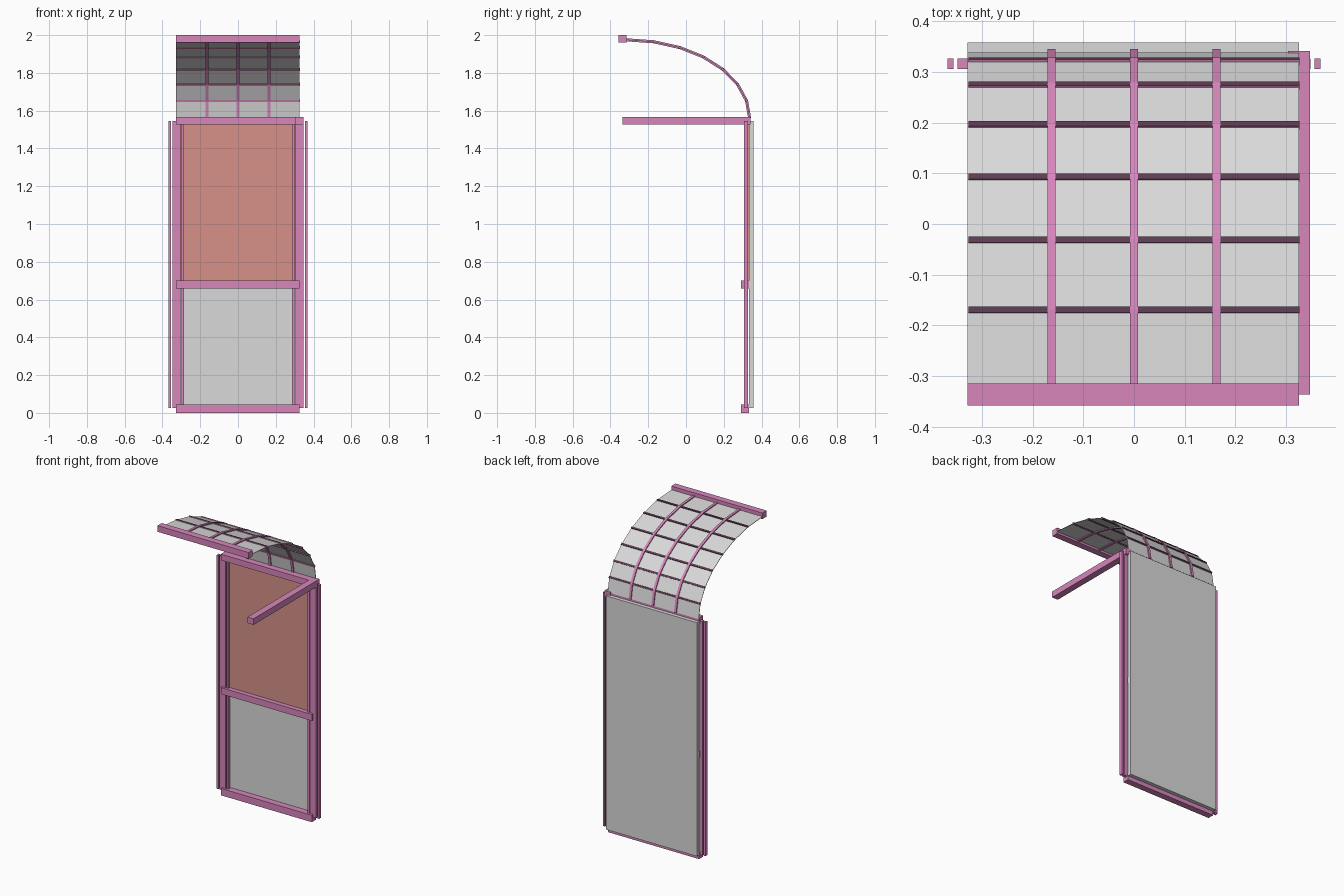
import bpy, bmesh, math
from mathutils import Matrix, Vector

cube = bpy.data.objects.get("Cube")
if cube:
    bpy.data.objects.remove(cube)


def material(name, rgb):
    m = bpy.data.materials.new(name)
    m.use_nodes = True
    m.diffuse_color = (*rgb, 1)
    m.node_tree.nodes["Principled BSDF"].inputs["Base Color"].default_value = (*rgb, 1)
    return m


PINK = material("pink frame", (0.68, 0.24, 0.50))
DARK = material("dark rib top", (0.11, 0.045, 0.085))
GREY = material("light grey sheet", (0.70, 0.70, 0.70))
RED = material("salmon panel", (0.68, 0.28, 0.25))


def finish(name, bm, *mats):
    bmesh.ops.recalc_face_normals(bm, faces=bm.faces)
    mesh = bpy.data.meshes.new(name)
    bm.to_mesh(mesh)
    bm.free()
    for m in mats:
        mesh.materials.append(m)
    ob = bpy.data.objects.new(name, mesh)
    bpy.context.scene.collection.objects.link(ob)
    return ob


def box(name, x, y, z, mat):
    """Axis-aligned box from three (low, high) ranges."""
    bm = bmesh.new()
    bmesh.ops.create_cube(bm, size=1)
    for v in bm.verts:
        v.co = [(a + b) / 2 + c * (b - a) for c, (a, b) in zip(v.co, (x, y, z))]
    return finish(name, bm, mat)


WIDE = (-0.328, 0.326)
BEAM_Y = (0.292, 0.334)
POST_Y = (0.306, 0.327)
TALL = (0.027, 1.545)

# Horizontal rails of the door frame
box("bottom_rail", WIDE, BEAM_Y, (0, 0.045), PINK)
box("middle_rail", WIDE, BEAM_Y, (0.658, 0.7), PINK)
box("top_rail", WIDE, BEAM_Y, (1.527, 1.567), PINK)

# Upright posts with thin strips inside and outside them
for side, s in (("left", 1), ("right", -1)):
    for part, a, b in (("post", 0.304, 0.348), ("inner_strip", 0.285, 0.298),
                       ("outer_strip", 0.356, 0.368)):
        box(f"{side}_{part}", sorted((s * a, s * b)), POST_Y, TALL, PINK)

# Back sheet, upper panel, side arm and canopy front beam
box("back_sheet", WIDE, (0.334, 0.358), TALL, GREY)
box("upper_panel", (-0.304, 0.304), (0.322, 0.333), (0.68, 1.53), RED)
box("side_arm", (0.304, 0.347), (-0.336, 0.341), (1.527, 1.567), PINK)
box("canopy_front_beam", WIDE, (-0.358, -0.315), (1.96, 2.0), PINK)

# Quarter-ellipse profile of the canopy
SEGMENTS = 7
arc = []
for i in range(SEGMENTS + 1):
    t = math.pi / 2 * i / SEGMENTS
    arc.append(Vector((0, -0.315 + 0.652 * math.cos(t), 1.56 + 0.415 * math.sin(t))))


def outward(i):
    d = arc[min(i + 1, SEGMENTS)] - arc[max(i - 1, 0)]
    return Vector((0, d.z, -d.y)).normalized()


def canopy_strip(name, x, thickness, mat):
    """Band swept along the canopy profile."""
    bm = bmesh.new()
    rings = []
    for i, p in enumerate(arc):
        n = outward(i) * thickness / 2
        rings.append([bm.verts.new(p + n * s + Vector((x[k], 0, 0)))
                      for k, s in ((0, 1), (1, 1), (1, -1), (0, -1))])
    for a, b in zip(rings, rings[1:]):
        for k in range(4):
            j = (k + 1) % 4
            bm.faces.new((a[k], a[j], b[j], b[k]))
    bm.faces.new(rings[0])
    bm.faces.new(rings[-1])
    return finish(name, bm, mat)


canopy_strip("canopy_sheet", WIDE, 0.003, GREY)
for i, x in enumerate((-0.163, 0, 0.163)):
    canopy_strip(f"canopy_long_rib_{i + 1}", (x - 0.008, x + 0.008), 0.016, PINK)

# Cross ribs at each bend of the canopy, dark on their outer faces
for i in range(1, SEGMENTS):
    bm = bmesh.new()
    bmesh.ops.create_cube(bm, size=1)
    n = outward(i)
    along = n.cross(Vector((1, 0, 0)))
    turn = Matrix((Vector((1, 0, 0)), along, n)).transposed()
    for v in bm.verts:
        size = Vector((WIDE[1] - WIDE[0], 0.012, 0.012))
        v.co = turn @ (v.co * size) + arc[i]
    bm.normal_update()
    for f in bm.faces:
        f.material_index = int(f.normal.dot(n) > 0.5 or f.normal.y > 0.5)
    finish(f"canopy_cross_rib_{i}", bm, PINK, DARK)
